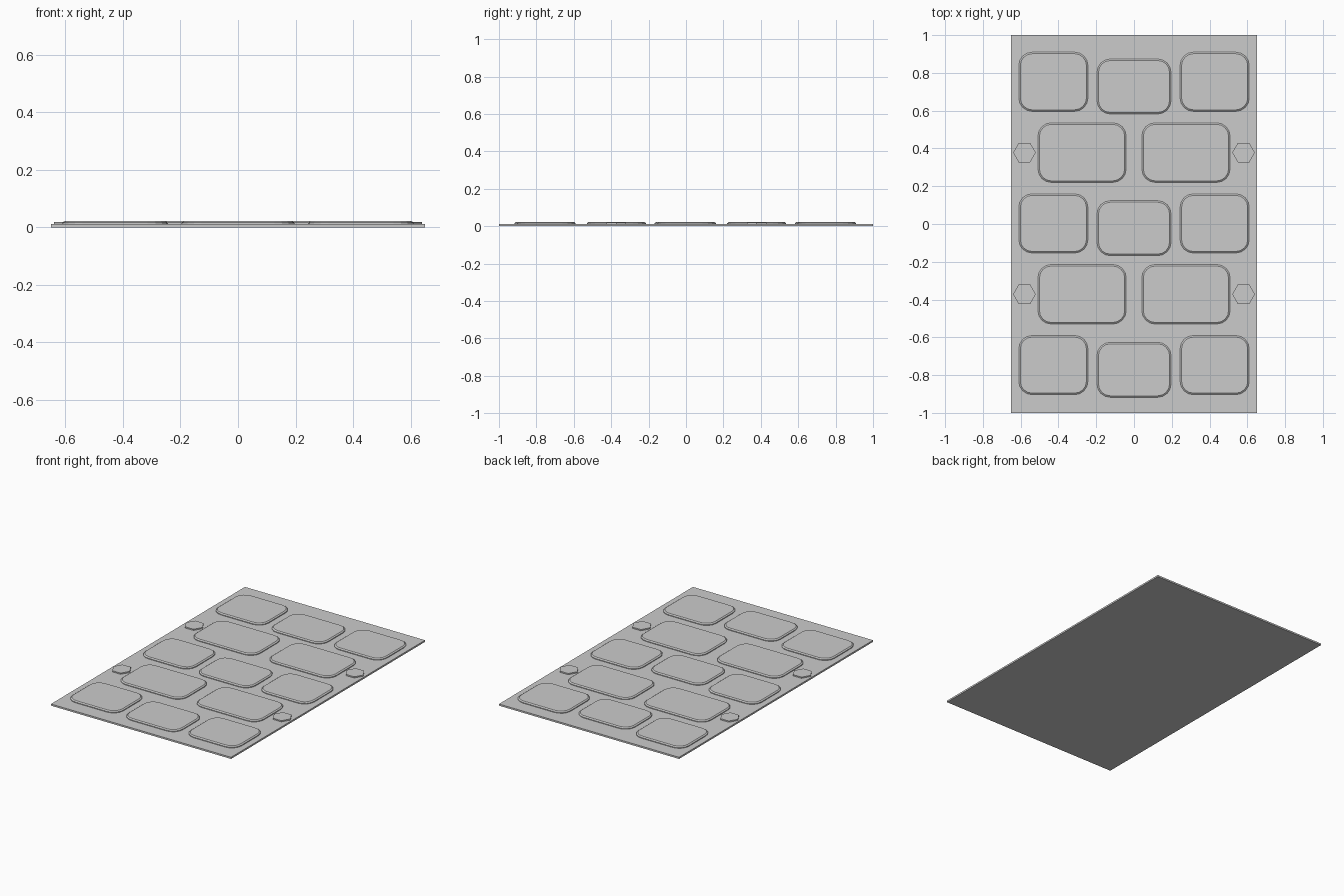
import bpy, bmesh
from math import pi, cos, sin

if "Cube" in bpy.data.objects:
    bpy.data.objects.remove(bpy.data.objects["Cube"])

BASE_TOP = 0.011
TILE_TOP = 0.022


def rounded_rect(w, h, r, steps=4):
    """Outline of a rounded rectangle centred on the origin."""
    pts = []
    for k, (sx, sy) in enumerate([(1, 1), (-1, 1), (-1, -1), (1, -1)]):
        for i in range(steps + 1):
            a = (k + i / steps) * pi / 2
            pts.append((sx * (w / 2 - r) + r * cos(a), sy * (h / 2 - r) + r * sin(a)))
    return pts


def loft(name, rings, x=0, y=0):
    """Solid from stacked (outline, z) rings, capped at both ends."""
    bm = bmesh.new()
    loops = [[bm.verts.new((px, py, z)) for px, py in pts] for pts, z in rings]
    n = len(loops[0])
    bm.faces.new(loops[0][::-1])
    bm.faces.new(loops[-1])
    for a, b in zip(loops, loops[1:]):
        for i in range(n):
            j = (i + 1) % n
            bm.faces.new((a[i], a[j], b[j], b[i]))
    mesh = bpy.data.meshes.new(name)
    bm.to_mesh(mesh)
    bm.free()
    ob = bpy.data.objects.new(name, mesh)
    ob.location = (x, y, 0)
    bpy.context.collection.objects.link(ob)


def tile(name, x, y, w, h):
    r, inset = 0.07, 0.008
    rim = rounded_rect(w, h, r)
    top = rounded_rect(w - 2 * inset, h - 2 * inset, r - inset)
    loft(name, [(rim, BASE_TOP - 0.002), (rim, TILE_TOP - 0.006), (top, TILE_TOP)], x, y)


# Thin backing plate
plate = [(0.65, 1), (-0.65, 1), (-0.65, -1), (0.65, -1)]
loft("backing_plate", [(plate, 0), (plate, BASE_TOP)])

# Rows of three: two side tiles and a slightly lower middle tile
for y in (-0.747, 0.003, 0.753):
    for x in (-0.427, 0.427):
        tile("side_tile", x, y, 0.366, 0.313)
    tile("middle_tile", 0, y - 0.025, 0.392, 0.291)

# Rows of two wide tiles, with a small hexagonal pebble at each end
pebble = [(0.06 * cos(i * pi / 3), 0.06 * sin(i * pi / 3)) for i in range(6)]
for y in (-0.372, 0.378):
    for x in (-1, 1):
        tile("wide_tile", x * 0.275, y, 0.467, 0.315)
        loft("edge_pebble", [(pebble, BASE_TOP - 0.002), (pebble, 0.019)], x * 0.58, y)
